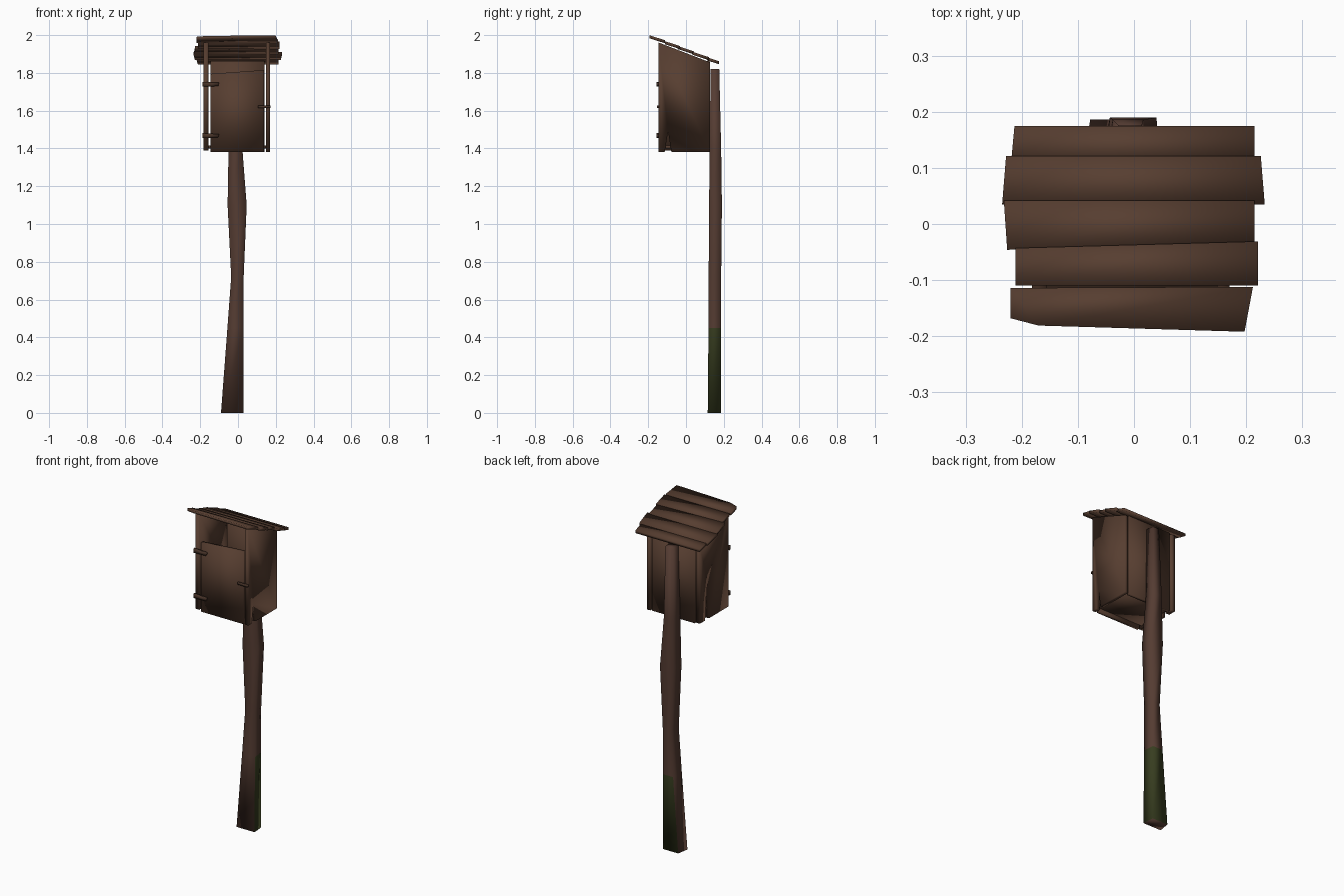
import bpy
import bmesh
from mathutils import Vector

cube = bpy.data.objects.get("Cube")
if cube:
    bpy.data.objects.remove(cube)


def material(name, rgb):
    mat = bpy.data.materials.new(name)
    mat.use_nodes = True
    mat.diffuse_color = (*rgb, 1)
    mat.node_tree.nodes["Principled BSDF"].inputs["Base Color"].default_value = (*rgb, 1)
    return mat


wood = material("brown wood", (0.095, 0.048, 0.03))
post_wood = material("post wood", (0.09, 0.045, 0.032))
moss = material("green moss", (0.038, 0.046, 0.014))
metal = material("dark hinge", (0.065, 0.034, 0.022))


def finish(name, bm, *mats):
    bmesh.ops.recalc_face_normals(bm, faces=bm.faces)
    mesh = bpy.data.meshes.new(name)
    bm.to_mesh(mesh)
    bm.free()
    for mat in mats:
        mesh.materials.append(mat)
    mesh.shade_smooth()
    obj = bpy.data.objects.new(name, mesh)
    bpy.context.collection.objects.link(obj)
    return obj


def prism(name, outline, axis, start, end, mat=wood, shape=None):
    """Extrude a flat outline along one axis, then optionally move its points."""
    bm = bmesh.new()
    rings = []
    for depth in (start, end):
        ring = []
        for a, b in outline:
            co = [a, b]
            co.insert(axis, depth)
            ring.append(bm.verts.new(co))
        rings.append(ring)
    low, high = rings
    bm.faces.new(low)
    bm.faces.new(high)
    for i in range(len(low)):
        j = (i + 1) % len(low)
        bm.faces.new((low[i], low[j], high[j], high[i]))
    if shape:
        for v in bm.verts:
            shape(v.co)
    return finish(name, bm, mat)


def rect(a0, a1, b0, b1):
    return [(a0, b0), (a1, b0), (a1, b1), (a0, b1)]


def roof_height(y):
    return 1.925 - 0.385 * y


# Side walls: sloped tops, each with a split at the foot
FRONT, BACK, FOOT = -0.145, 0.128, 1.38


def side_wall(name, x0, x1, foot, split, width, height):
    top = 0.02
    outline = [(FRONT, foot), (split - width, foot), (split, foot + height),
               (split + width, foot), (BACK, foot),
               (BACK, roof_height(BACK) - top), (FRONT, roof_height(FRONT) - top)]
    prism(name, outline, 0, x0, x1)


side_wall("left_wall", 0.148, 0.17, FOOT, -0.095, 0.018, 0.11)
side_wall("right_wall", -0.182, -0.156, 1.388, 0.06, 0.018, 0.24)

# Door with a slanted top edge, leaving an opening under the roof
prism("door", [(-0.145, FOOT), (0.138, FOOT), (0.138, 1.815), (-0.145, 1.795)],
      1, FRONT, FRONT + 0.02)

# Back panel and recessed floor
prism("back_panel", rect(-0.146, 0.139, FOOT, 1.862), 1, 0.106, 0.125)
prism("floor", rect(-0.156, 0.148, -0.125, 0.106), 2, 1.4, 1.415)

# Hinges and latch
for name, z in (("upper_hinge", 1.74), ("lower_hinge", 1.468)):
    prism(name, [(-0.187, z - 0.013), (-0.105, z - 0.01), (-0.1, z + 0.008),
                 (-0.187, z + 0.013)], 1, -0.156, -0.144, metal)
prism("latch", rect(0.105, 0.172, 1.613, 1.627), 1, -0.154, -0.144, metal)

# Overlapping roof boards, listed from the low back edge to the high front edge
boards = [
    [(-0.219, 0.11), (0.215, 0.11), (0.215, 0.175), (-0.213, 0.175)],
    [(-0.235, 0.035), (0.233, 0.035), (0.226, 0.121), (-0.228, 0.121)],
    [(-0.226, -0.046), (0.215, -0.034), (0.215, 0.042), (-0.232, 0.042)],
    [(-0.211, -0.11), (0.221, -0.11), (0.221, -0.031), (-0.211, -0.043)],
    [(-0.22, -0.168), (-0.17, -0.181), (0.197, -0.192), (0.212, -0.112), (-0.22, -0.114)],
]
for number, outline in enumerate(boards, 1):
    y_top = min(p[1] for p in outline)

    def follow_slope(co, y_top=y_top):
        co.z += roof_height(co.y) + 0.06 * (co.y - y_top)

    prism(f"roof_board_{number}", outline, 2, -0.016, 0.0, wood, follow_slope)

# Crooked post: rows of height, x range, y range
rows = [
    (0.0, -0.09, 0.03, 0.115, 0.186),
    (0.45, -0.056, 0.029, 0.119, 0.186),
    (0.72, -0.036, 0.03, 0.12, 0.186),
    (1.1, -0.055, 0.046, 0.122, 0.19),
    (1.4, -0.05, 0.023, 0.126, 0.186),
    (1.82, -0.04, 0.02, 0.13, 0.176),
]
bm = bmesh.new()
rings = []
for z, x0, x1, y0, y1 in rows:
    inset = 0.012
    corners = [(x0, y0), (x1, y0), (x1 - inset / 2, y1), (x0 + inset, y1)]
    rings.append([bm.verts.new((x, y, z)) for x, y in corners])
for low, high in zip(rings, rings[1:]):
    for i in range(4):
        j = (i + 1) % 4
        bm.faces.new((low[i], low[j], high[j], high[i]))
bm.faces.new(rings[0])
bm.faces.new(rings[-1])
post = finish("post", bm, post_wood, moss)

# Moss grows low on the left and back faces of the post
for face in post.data.polygons:
    facing = face.normal.dot(Vector((1, 1, 0)))
    if face.center.z < 0.45 and facing > 0.5:
        face.material_index = 1
